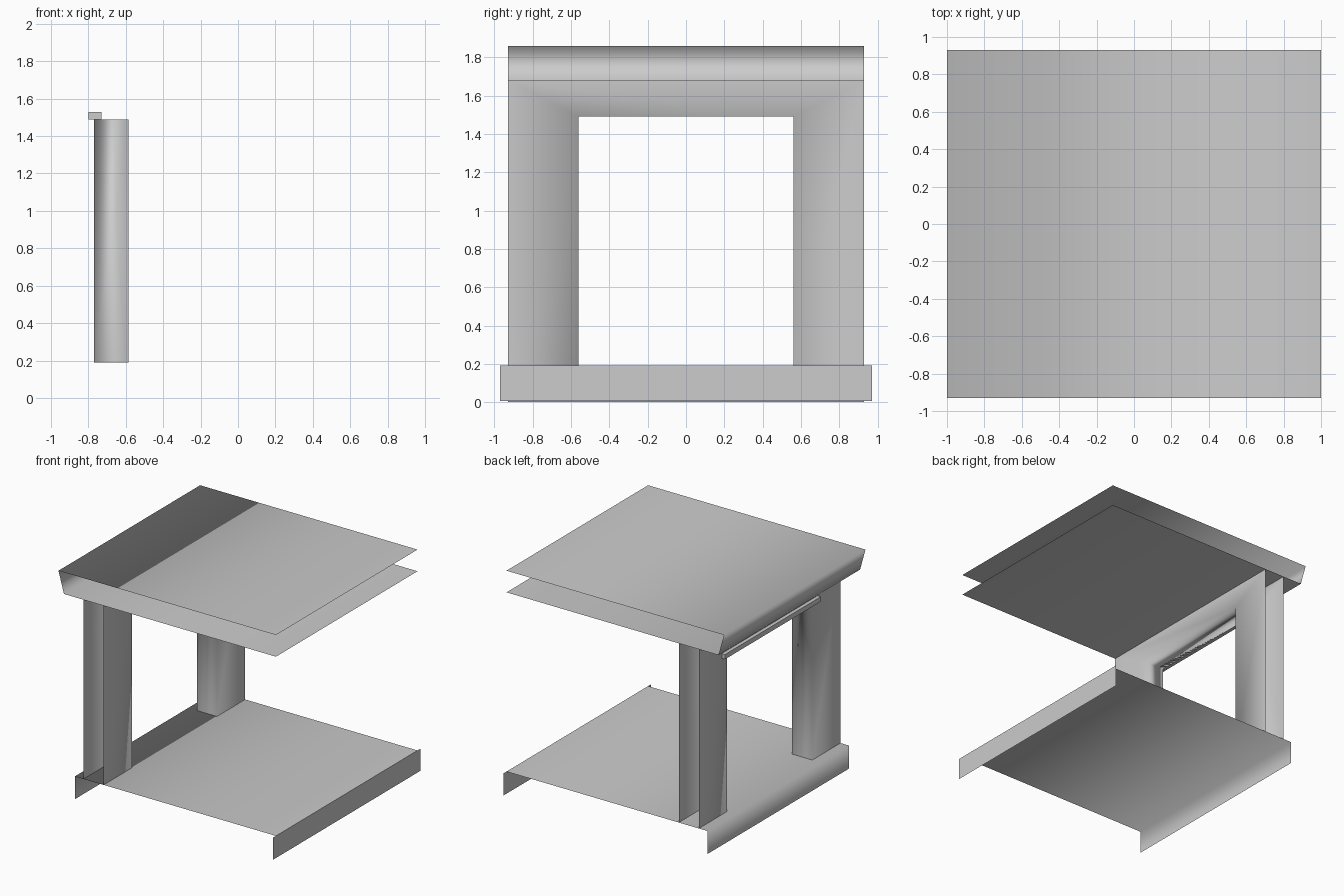
import bpy

cube = bpy.data.objects.get("Cube")
if cube:
    bpy.data.objects.remove(cube, do_unlink=True)

GREY = (0.604, 0.604, 0.604, 1.0)
grey = bpy.data.materials.new("plain grey")
grey.use_nodes = True
grey.diffuse_color = GREY
grey.node_tree.nodes["Principled BSDF"].inputs["Base Color"].default_value = GREY


def make_object(name, verts, faces, smooth=True):
    mesh = bpy.data.meshes.new(name)
    mesh.from_pydata(verts, [], faces)
    mesh.materials.append(grey)
    for poly in mesh.polygons:
        poly.use_smooth = smooth
    mesh.update()
    obj = bpy.data.objects.new(name, mesh)
    bpy.context.collection.objects.link(obj)
    return obj


def folded_sheet(name, profile, half_y):
    """Sweep an open x-z profile along y as a single-skin sheet."""
    verts = [(x, y, z) for x, z in profile for y in (-half_y, half_y)]
    faces = [(2 * i + 1, 2 * i + 3, 2 * i + 2, 2 * i)
             for i in range(len(profile) - 1)]
    return make_object(name, verts, faces)


DEPTH = 0.93
FLOOR, SOFFIT, ROOF = 0.19, 1.68, 1.86

# Roof with sloping fascia and soffit, open at the other three sides
folded_sheet("roof", [(1, ROOF), (-1, ROOF), (-0.95, SOFFIT), (1, SOFFIT)], DEPTH)

# Floor with a skirt on the outer side, and a separate wider skirt opposite
folded_sheet("floor", [(1, FLOOR), (-0.85, FLOOR), (-0.85, 0)], DEPTH)
folded_sheet("end_skirt", [(1, 0.006), (1, FLOOR)], 0.97)


# Double-skinned wall around a wide opening, with mitred faces and a lined reveal
def arch(x, half_y, top):
    return [(x, -half_y, FLOOR), (x, -half_y, top),
            (x, half_y, top), (x, half_y, FLOOR)]


INNER_X, OUTER_X = -0.585, -0.77
OPEN_Y, OPEN_TOP = 0.56, 1.49
verts = (arch(INNER_X, DEPTH, SOFFIT) + arch(INNER_X, OPEN_Y, OPEN_TOP)
         + arch(OUTER_X, DEPTH, SOFFIT) + arch(OUTER_X, OPEN_Y, OPEN_TOP))
faces = []
for i in range(3):
    j = i + 1
    faces += [(i, 4 + i, 4 + j, j),                # inner skin
              (8 + j, 12 + j, 12 + i, 8 + i),      # outer skin
              (4 + j, 4 + i, 12 + i, 12 + j)]      # reveal
make_object("wall_with_opening", verts, faces)

# Slim bar above the opening
bpy.ops.mesh.primitive_cube_add(size=1, location=(-0.765, 0, 1.51))
bar = bpy.context.object
bar.name = "lintel_bar"
bar.scale = (0.07, 1.26, 0.04)
bar.data.materials.append(grey)
